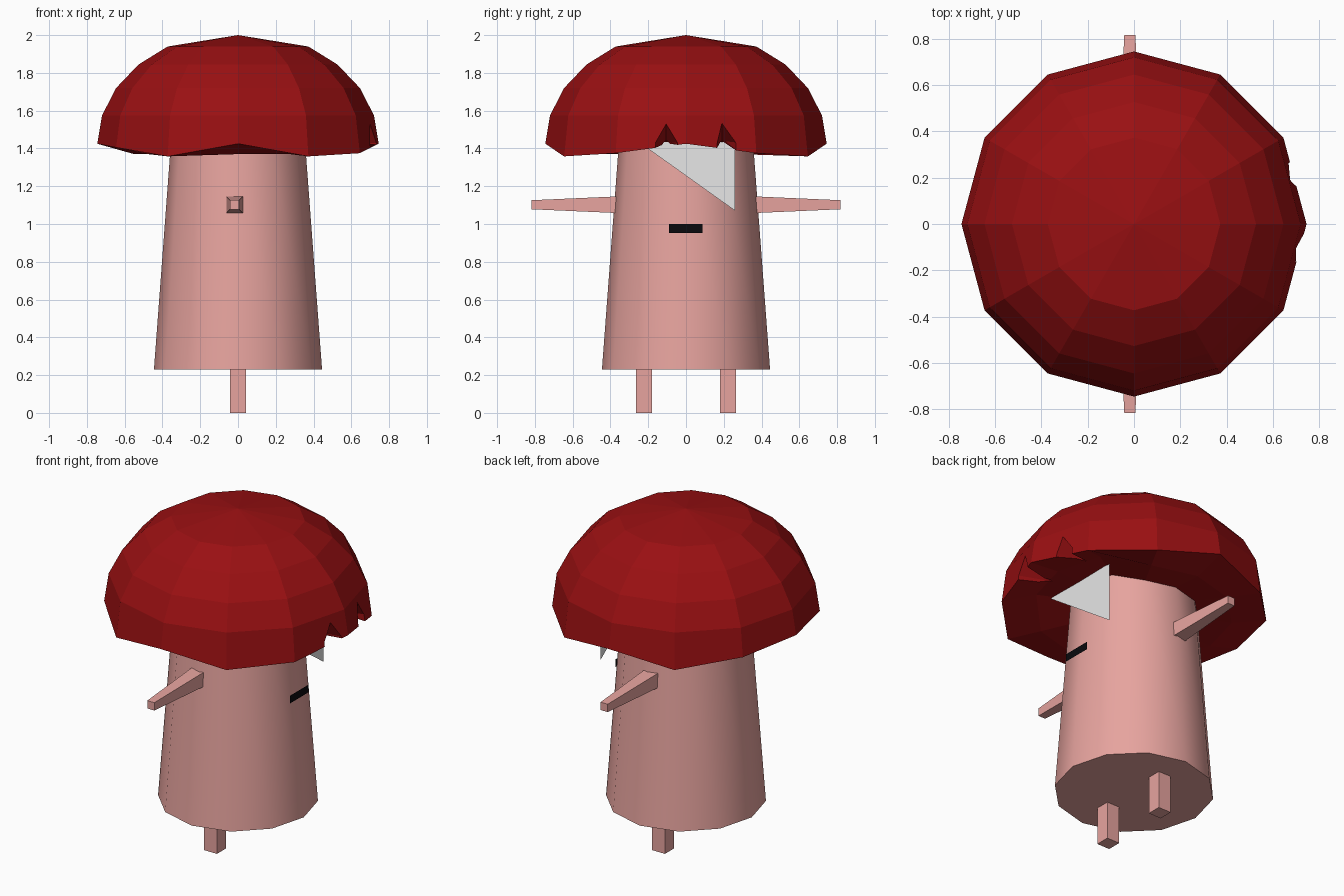
import bpy, bmesh, math
from mathutils import Vector

if "Cube" in bpy.data.objects:
    bpy.data.objects.remove(bpy.data.objects["Cube"])


def material(name, rgb):
    m = bpy.data.materials.new(name)
    m.diffuse_color = (*rgb, 1)
    m.use_nodes = True
    m.node_tree.nodes["Principled BSDF"].inputs["Base Color"].default_value = m.diffuse_color
    return m


RED = material("cap red", (0.32, 0.005, 0.006))
PINK = material("skin pink", (0.80, 0.37, 0.345))
WHITE = material("patch white", (0.8, 0.8, 0.8))
BLACK = material("mouth black", (0.003, 0.003, 0.004))


def make(name, verts, faces, mat=None, fix=True):
    me = bpy.data.meshes.new(name)
    me.from_pydata([tuple(v) for v in verts], [], faces)
    if fix:
        bm = bmesh.new()
        bm.from_mesh(me)
        bmesh.ops.recalc_face_normals(bm, faces=bm.faces)
        bm.to_mesh(me)
        bm.free()
    ob = bpy.data.objects.new(name, me)
    bpy.context.collection.objects.link(ob)
    if mat:
        me.materials.append(mat)
    return ob


def loft(name, rings, mat, top=None, bottom=None):
    """Join rings of points, closing each end with a point fan or one face."""
    n = len(rings[0])
    verts = [v for r in rings for v in r]
    faces = [(a * n + i, a * n + (i + 1) % n, (a + 1) * n + (i + 1) % n, (a + 1) * n + i)
             for a in range(len(rings) - 1) for i in range(n)]
    for base, tip in ((0, top), ((len(rings) - 1) * n, bottom)):
        if tip:
            verts.append(tip)
            faces += [(base + i, base + (i + 1) % n, len(verts) - 1) for i in range(n)]
        else:
            faces.append(tuple(range(base, base + n)))
    return make(name, verts, faces, mat)


def ring(r, z, n=12):
    """Circle of points; z is a height or a function of the point index."""
    return [(r * math.cos(2 * math.pi * k / n), r * math.sin(2 * math.pi * k / n),
             z(k) if callable(z) else z) for k in range(n)]


# Mushroom cap: faceted dome with an uneven rim and a shallow underside
def rim(k):
    if k % 3 == 0:
        return 1.425
    if k in (1, 11):
        return 1.375
    if k in (5, 7):
        return 1.405
    return 1.358


R = 0.745
dome = [ring(R * math.sin(math.radians(a)), 1.42 + 0.6 * math.cos(math.radians(a)))
        for a in (30, 45, 60, 75)]
under = ring(0.55, lambda k: 1.44 if k in (11, 0, 1) else 1.37)
cap = loft("mushroom_cap", dome + [ring(R, rim), under], RED,
           top=(0, 0, 2.0), bottom=(0, 0, 1.41))

# Torn notches in the rim above the face: (left, peak, right, peak height)
for i, (y0, yp, y1, zp) in enumerate([(-0.22, -0.105, 0.0, 1.60), (0.14, 0.19, 0.365, 1.635)]):
    v = [(0.9, y0, 1.42), (0.9, yp, zp + 0.02), (0.9, y1, 1.42), (0.9, y1, 1.2), (0.9, y0, 1.2),
         (0.5, yp, 1.44), (0.5, yp, 1.2)]
    f = [(0, 1, 2, 3, 4), (0, 1, 5), (1, 2, 5), (2, 3, 6, 5), (4, 0, 5, 6), (3, 4, 6)]
    cutter = make(f"notch_cutter_{i + 1}", v, f, RED)
    cutter.hide_render = True
    cutter.hide_set(True)
    mod = cap.modifiers.new("notch", 'BOOLEAN')
    mod.operation = 'DIFFERENCE'
    mod.solver = 'EXACT'
    mod.object = cutter

# Stalk body, smooth round the side
body = loft("stalk_body", [ring(0.353, 1.46), ring(0.445, 0.23)], PINK)
bpy.context.view_layer.objects.active = body
body.select_set(True)
bpy.ops.object.shade_smooth_by_angle(angle=math.radians(40))
body.select_set(False)


# Arms and legs
def square(c, h, axis):
    out = []
    for a, b in ((-h, -h), (h, -h), (h, h), (-h, h)):
        out.append(Vector(c) + (Vector((a, 0, b)) if axis == 'y' else Vector((a, b, 0))))
    return out


for side, s in (("left", 1), ("right", -1)):
    loft(f"{side}_arm", [square((-0.018, s * 0.34, 1.102), 0.045, 'y'),
                         square((-0.018, s * 0.817, 1.102), 0.024, 'y')], PINK)
    loft(f"{side}_leg", [square((0, s * 0.222, 0.26), 0.043, 'z'),
                         square((0, s * 0.222, 0), 0.043, 'z')], PINK)

# Eye patch and mouth: thin flat plates in front of the body
make("eye_patch", [(0.395, -0.28, 1.455), (0.395, 0.26, 1.07), (0.395, 0.26, 1.455)],
     [(0, 1, 2)], WHITE, fix=False)
make("mouth", [(0.415, -0.09, 0.953), (0.415, 0.088, 0.953),
               (0.415, 0.088, 1.0), (0.415, -0.09, 1.0)], [(0, 1, 2, 3)], BLACK, fix=False)
